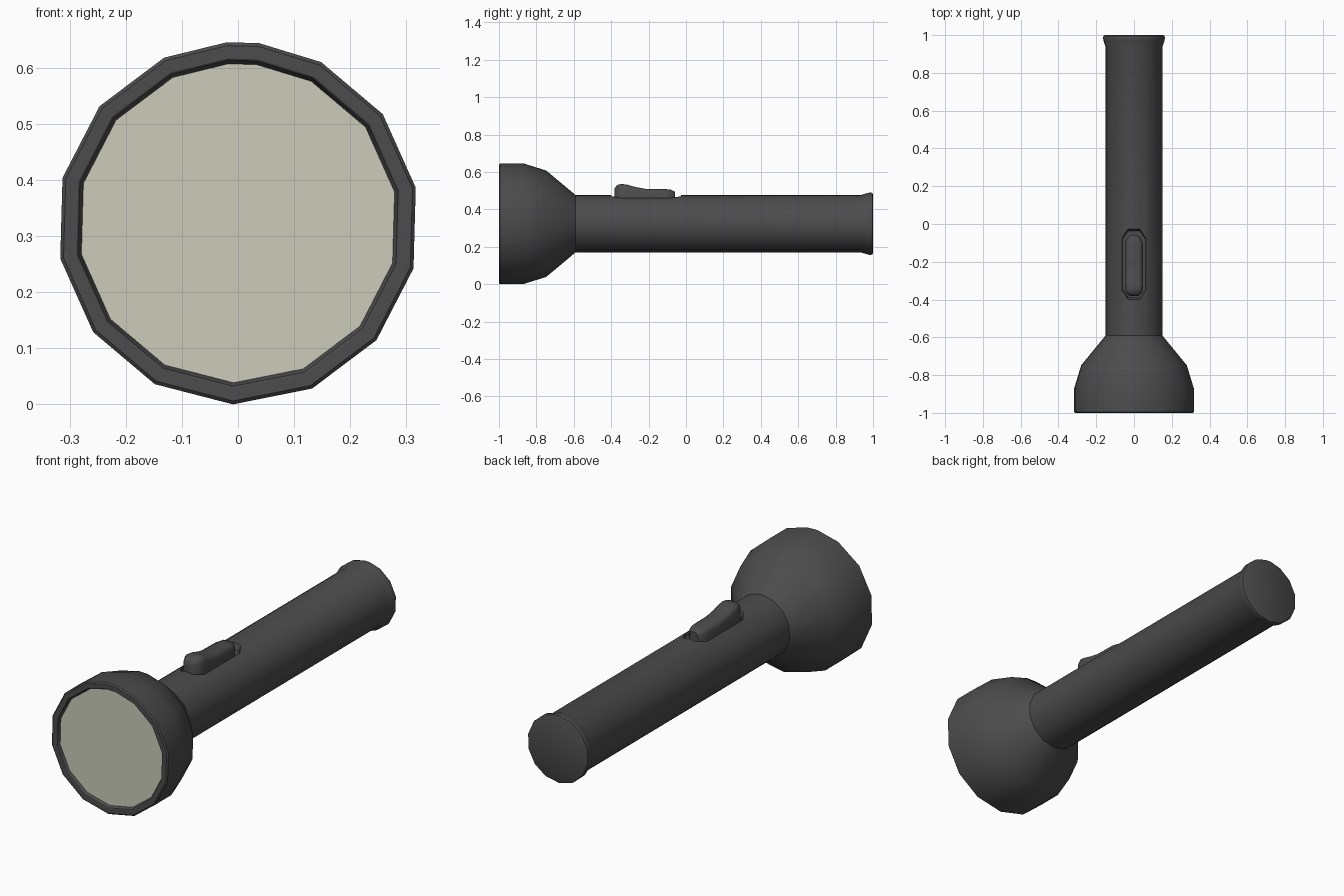
import bpy, bmesh, math

if "Cube" in bpy.data.objects:
    bpy.data.objects.remove(bpy.data.objects["Cube"])

ZC = 0.323  # height of the torch axis


def material(name, rgb):
    m = bpy.data.materials.new(name)
    m.diffuse_color = (*rgb, 1)
    m.use_nodes = True
    m.node_tree.nodes["Principled BSDF"].inputs["Base Color"].default_value = m.diffuse_color
    return m


DARK = material("dark_grey", (0.072, 0.072, 0.072))
LENS = material("pale_cream", (0.60, 0.605, 0.49))

# 14-sided section with the top corner cut
ANGLES = [math.radians(-91.6 + 360 / 14 * k) for k in range(14) if k != 7]
ANGLES = sorted(ANGLES + [math.radians(83.3), math.radians(93.5)])


def loft(name, rings, mat):
    """Closed solid skinned through a list of point rings."""
    bm = bmesh.new()
    vs = [[bm.verts.new(p) for p in ring] for ring in rings]
    n = len(vs[0])
    for a, b in zip(vs, vs[1:]):
        for i in range(n):
            j = (i + 1) % n
            bm.faces.new((a[i], a[j], b[j], b[i]))
    bm.faces.new(vs[0])
    bm.faces.new(vs[-1])
    bmesh.ops.recalc_face_normals(bm, faces=bm.faces)
    me = bpy.data.meshes.new(name)
    bm.to_mesh(me)
    bm.free()
    me.materials.append(mat)
    ob = bpy.data.objects.new(name, me)
    bpy.context.collection.objects.link(ob)
    return ob


def revolve(name, profile, mat):
    return loft(name, [[(r * math.cos(a), y, ZC + r * math.sin(a)) for a in ANGLES]
                       for r, y in profile], mat)


def activate(ob):
    bpy.ops.object.select_all(action='DESELECT')
    ob.select_set(True)
    bpy.context.view_layer.objects.active = ob


# Head, handle and flared tail in one turned profile
body = revolve("torch_body", [
    (0.284, -0.98), (0.291, -0.998), (0.294, -1.0), (0.317, -1.0), (0.323, -0.994),
    (0.323, -0.87), (0.285, -0.748), (0.153, -0.59), (0.153, 0.935),
    (0.165, 0.972), (0.167, 0.985), (0.165, 0.996), (0.157, 1.0)], DARK)

# Lens
revolve("lens", [(0.2845, -0.979), (0.2845, -0.984)], LENS)


# Recess for the switch: tapered long octagon cut into the handle
def octagon(w, y0, y1, z, c=0.045):
    return [(-w / 2, y0, z), (w / 2, y0, z), (w, y0 + c, z), (w, y1 - c, z),
            (w / 2, y1, z), (-w / 2, y1, z), (-w, y1 - c, z), (-w, y0 + c, z)]


cutter = loft("recess_cutter", [octagon(0.060, -0.390, -0.036, 0.446),
                                octagon(0.078, -0.412, -0.014, 0.51)], DARK)
cutter.hide_render = True
mod = body.modifiers.new("recess", 'BOOLEAN')
mod.operation = 'DIFFERENCE'
mod.solver = 'EXACT'
mod.object = cutter
activate(body)
bpy.ops.object.modifier_apply(modifier=mod.name)
bpy.data.objects.remove(cutter, do_unlink=True)

# Sliding switch: (y, half width, top height) stations
stations = [(-0.382, 0.022, 0.512), (-0.368, 0.038, 0.530), (-0.345, 0.048, 0.536),
            (-0.315, 0.048, 0.532), (-0.27, 0.048, 0.519), (-0.22, 0.048, 0.510),
            (-0.11, 0.048, 0.508), (-0.08, 0.040, 0.505), (-0.06, 0.022, 0.495)]
switch = loft("switch", [[(-w, y, 0.43), (-w, y, h - 0.022), (-0.85 * w, y, h - 0.008),
                          (-0.55 * w, y, h), (0.55 * w, y, h), (0.85 * w, y, h - 0.008),
                          (w, y, h - 0.022), (w, y, 0.43)]
                         for y, w, h in stations], DARK)

for ob, deg in ((body, 32), (switch, 40)):
    activate(ob)
    bpy.ops.object.shade_smooth_by_angle(angle=math.radians(deg))
